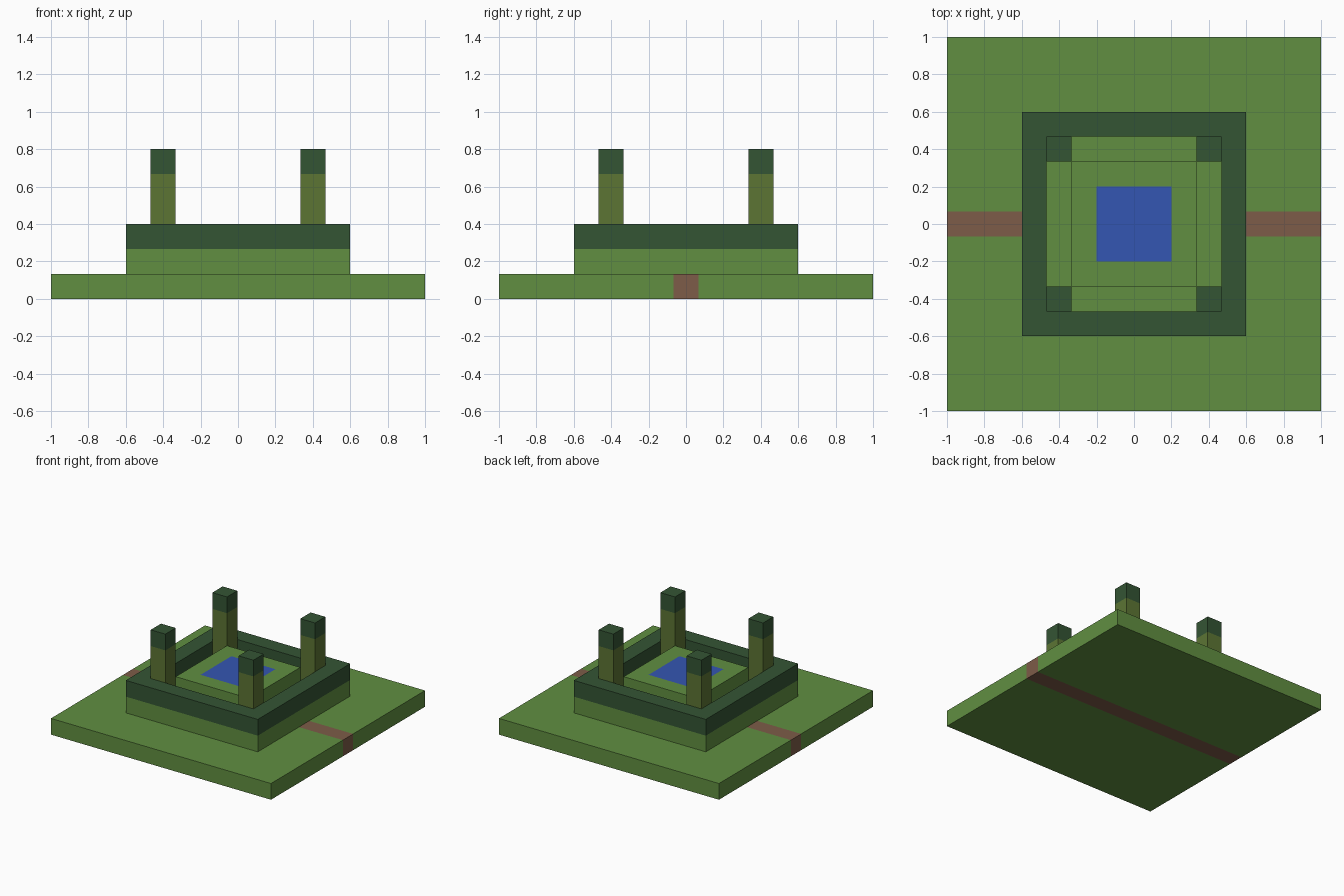
import bpy, bmesh
from mathutils import Vector

cube = bpy.data.objects.get("Cube")
if cube:
    bpy.data.objects.remove(cube, do_unlink=True)

U = 2 / 15  # one block


def material(name, rgb):
    m = bpy.data.materials.new(name)
    m.use_nodes = True
    m.diffuse_color = (*rgb, 1)
    m.node_tree.nodes["Principled BSDF"].inputs["Base Color"].default_value = (*rgb, 1)
    return m


grass = material("grass green", (0.119, 0.275, 0.053))
leaf = material("dark green", (0.034, 0.089, 0.034))
olive = material("olive", (0.107, 0.178, 0.034))
earth = material("earth brown", (0.205, 0.107, 0.065))
water = material("water blue", (0.034, 0.093, 0.445))


def finish(name, bm, mats, rule):
    """Paint each face by a rule on its centre and normal, then link the object."""
    bmesh.ops.recalc_face_normals(bm, faces=bm.faces)
    for f in bm.faces:
        f.material_index = int(rule(f.calc_center_median(), f.normal))
    me = bpy.data.meshes.new(name)
    bm.to_mesh(me)
    bm.free()
    for m in mats:
        me.materials.append(m)
    ob = bpy.data.objects.new(name, me)
    bpy.context.collection.objects.link(ob)


def box(name, centre, half, z0, z1, mats, cuts=(), rule=lambda c, n: 0):
    """Square block, measured in block units, sliced at (axis, position) cuts."""
    bm = bmesh.new()
    bmesh.ops.create_cube(bm, size=1)
    for v in bm.verts:
        v.co = Vector((centre[0] + v.co.x * 2 * half,
                       centre[1] + v.co.y * 2 * half,
                       z0 + (v.co.z + 0.5) * (z1 - z0))) * U
    for axis, pos in cuts:
        normal = Vector((0, 0, 0))
        normal[axis] = 1
        bmesh.ops.bisect_plane(bm, geom=bm.verts[:] + bm.edges[:] + bm.faces[:],
                               plane_co=normal * pos * U, plane_no=normal)
    finish(name, bm, mats, rule)


# Ground slab with a path running through it
box("ground", (0, 0), 7.5, 0, 1, [grass, earth], [(1, -0.5), (1, 0.5)],
    lambda c, n: abs(c.y) < 0.5 * U and abs(n.y) < 0.5)

# Raised terrace
box("terrace", (0, 0), 4.5, 1, 2, [grass])

# Wall around the terrace: square frame extruded upward
bm = bmesh.new()
corners = [(-1, -1), (1, -1), (1, 1), (-1, 1)]
outer, inner = ([bm.verts.new((x * h * U, y * h * U, 2 * U)) for x, y in corners]
                for h in (4.5, 3.5))
frame = [bm.faces.new((outer[i], outer[i - 3], inner[i - 3], inner[i])) for i in range(4)]
top = bmesh.ops.extrude_face_region(bm, geom=frame, use_keep_orig=True)["geom"]
bmesh.ops.translate(bm, vec=(0, 0, U), verts=[v for v in top if isinstance(v, bmesh.types.BMVert)])
finish("wall", bm, [leaf], lambda c, n: 0)

# Central platform with a flush pool
box("platform", (0, 0), 2.5, 2, 3, [grass, water],
    [(axis, s * 1.5) for axis in (0, 1) for s in (-1, 1)],
    lambda c, n: n.z > 0.5 and max(abs(c.x), abs(c.y)) < 1.5 * U)

# Corner pillars with dark caps
for sx, side in ((-1, "right"), (1, "left")):
    for sy, end in ((-1, "front"), (1, "back")):
        box(f"pillar_{end}_{side}", (3 * sx, 3 * sy), 0.5, 2, 6, [olive, leaf],
            [(2, 5)], lambda c, n: c.z > 5 * U)
